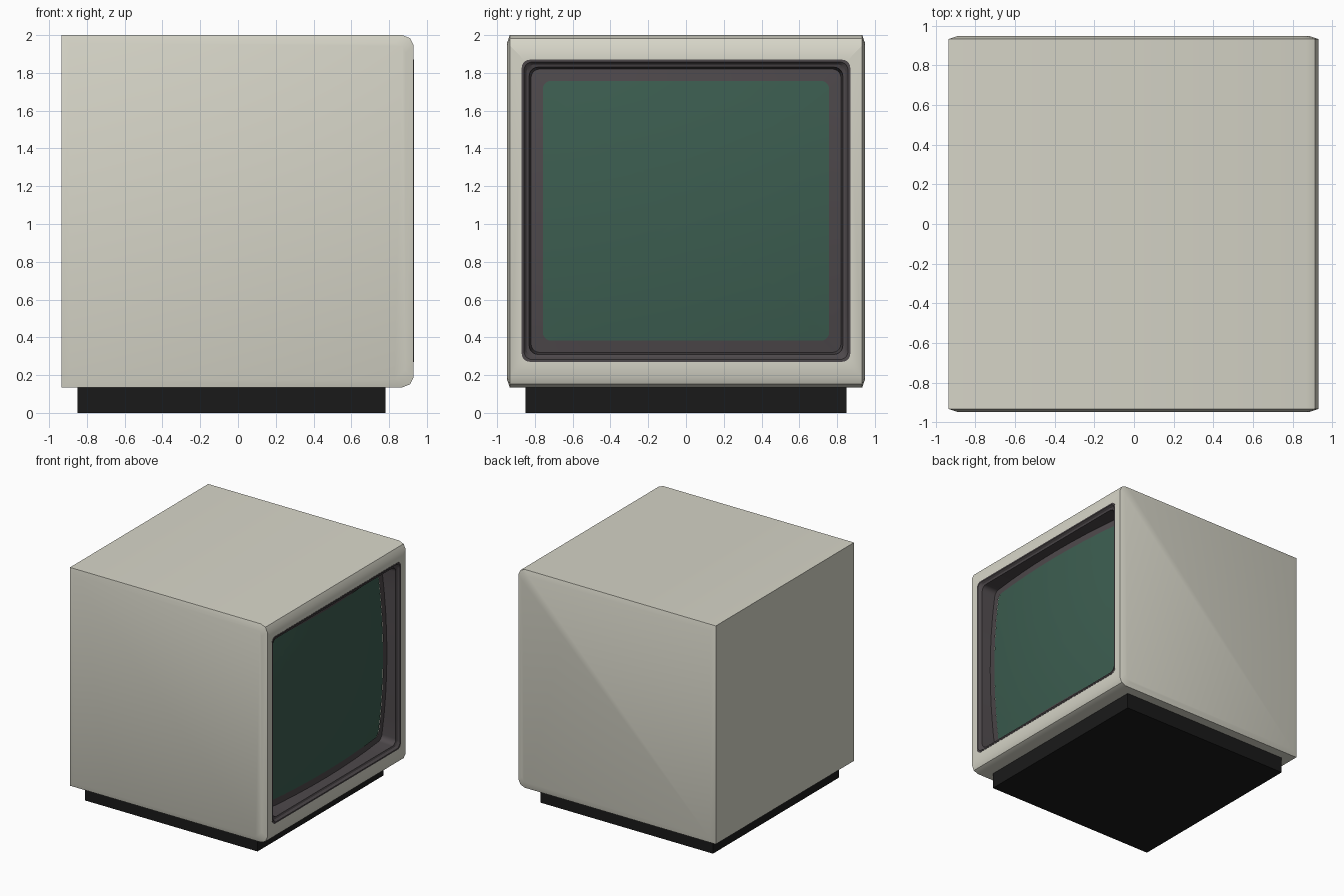
import bpy, bmesh, math

if "Cube" in bpy.data.objects:
    bpy.data.objects.remove(bpy.data.objects["Cube"])

CZ = 1.07            # height of the screen centre
HY, HZ = 0.87, 0.80  # half size of the front opening


def material(name, rgb):
    m = bpy.data.materials.new(name)
    m.diffuse_color = (*rgb, 1)
    m.use_nodes = True
    m.node_tree.nodes["Principled BSDF"].inputs["Base Color"].default_value = m.diffuse_color
    return m


def rounded_rect(hy, hz, r, arc=5, side=8):
    """Counter-clockwise (y, z) outline with subdivided straight sides."""
    pts = []
    corners = [(hy - r, hz - r), (r - hy, hz - r), (r - hy, r - hz), (hy - r, r - hz)]
    for k, (cy, cz) in enumerate(corners):
        for i in range(arc + 1):
            a = math.pi / 2 * (k + i / arc)
            pts.append((cy + r * math.cos(a), cz + r * math.sin(a)))
        a = math.pi / 2 * (k + 1)
        ny, nz = corners[(k + 1) % 4]
        ny, nz = ny + r * math.cos(a), nz + r * math.sin(a)
        py, pz = pts[-1]
        for i in range(1, side):
            t = i / side
            pts.append((py + (ny - py) * t, pz + (nz - pz) * t))
    return pts


def loft(name, loops, mat, cap_start=False, cap_end=False, angle=35):
    """Skin a series of closed loops of equal length."""
    bm = bmesh.new()
    rings = [[bm.verts.new(p) for p in loop] for loop in loops]
    n = len(rings[0])
    for a, b in zip(rings, rings[1:]):
        for i in range(n):
            j = (i + 1) % n
            bm.faces.new((a[i], a[j], b[j], b[i]))
    if cap_start:
        bm.faces.new(rings[0][::-1])
    if cap_end:
        bm.faces.new(rings[-1])
    bmesh.ops.recalc_face_normals(bm, faces=bm.faces)
    me = bpy.data.meshes.new(name)
    bm.to_mesh(me)
    bm.free()
    me.materials.append(mat)
    ob = bpy.data.objects.new(name, me)
    bpy.context.collection.objects.link(ob)
    smooth(ob, angle)
    # open skins should face the viewer on +x
    if not (cap_start and cap_end) and sum(p.normal.x * p.area for p in me.polygons) < 0:
        me.flip_normals()
    return ob


def smooth(ob, angle):
    bpy.ops.object.select_all(action='DESELECT')
    ob.select_set(True)
    bpy.context.view_layer.objects.active = ob
    bpy.ops.object.shade_smooth_by_angle(angle=math.radians(angle))


def bulge(y, z):
    """Depth of the curved glass surface."""
    return 0.88 - 0.045 * ((y / 0.76) ** 2 + (z / 0.69) ** 2)


cream = material("cream_plastic", (0.68, 0.67, 0.58))
dark = material("bezel_grey", (0.075, 0.065, 0.07))
glass = material("green_glass", (0.045, 0.11, 0.08))
black = material("black_base", (0.01, 0.01, 0.01))

# Casing: side profile (x, z) with softened front corners and slightly raised side panels
half = [(0.93, 1.945), (0.912, 1.983), (0.87, 2.0), (-0.935, 2.0)]
mid = 1.0675
profile = half + [(x, 2 * mid - z) for x, z in reversed(half)]
inner = [(x * 0.953, mid + (z - mid) * 0.955) for x, z in profile]
casing = loft("casing", [
    [(x, -0.948, z) for x, z in inner],
    [(x, -0.933, z) for x, z in profile],
    [(x, 0.933, z) for x, z in profile],
    [(x, 0.948, z) for x, z in inner]], cream, True, True)

# Pocket for the screen cut into the casing front
outline = rounded_rect(HY, HZ, 0.045)
cutter = loft("screen_pocket_cutter",
              [[(x, y, CZ + z) for y, z in outline] for x in (0.72, 1.1)], cream, True, True)
cutter.hide_render = True
mod = casing.modifiers.new("pocket", 'BOOLEAN')
mod.operation, mod.solver, mod.object = 'DIFFERENCE', 'EXACT', cutter
bpy.context.view_layer.objects.active = casing
bpy.ops.object.modifier_apply(modifier=mod.name)
bpy.data.objects.remove(cutter)
smooth(casing, 50)

# Stepped bezel: (inset, depth); None follows the glass curve
steps = [(0, 0.90), (0, 0.932), (0.012, 0.932), (0.025, 0.915), (0.04, 0.91),
         (0.05, None), (0.112, None)]
loops = []
for d, x in steps:
    ring = rounded_rect(HY - d, HZ - d, 0.045)
    loops.append([(bulge(y, z) + 0.006 if x is None else x, y, CZ + z) for y, z in ring])
loft("bezel", loops, dark, angle=30)

# Curved glass
ring = rounded_rect(0.765, 0.695, 0.045)
loops = [[(bulge(y * s, z * s), y * s, CZ + z * s) for y, z in ring]
         for s in (1, 0.85, 0.7, 0.55, 0.4, 0.25, 0.1)]
loft("screen", loops, glass, cap_end=True, angle=60)

# Base plinth
rect = [(-0.85, -0.85), (0.78, -0.85), (0.78, 0.85), (-0.85, 0.85)]
loft("base", [[(x, y, z) for x, y in rect] for z in (0, 0.14)], black, True, True)
